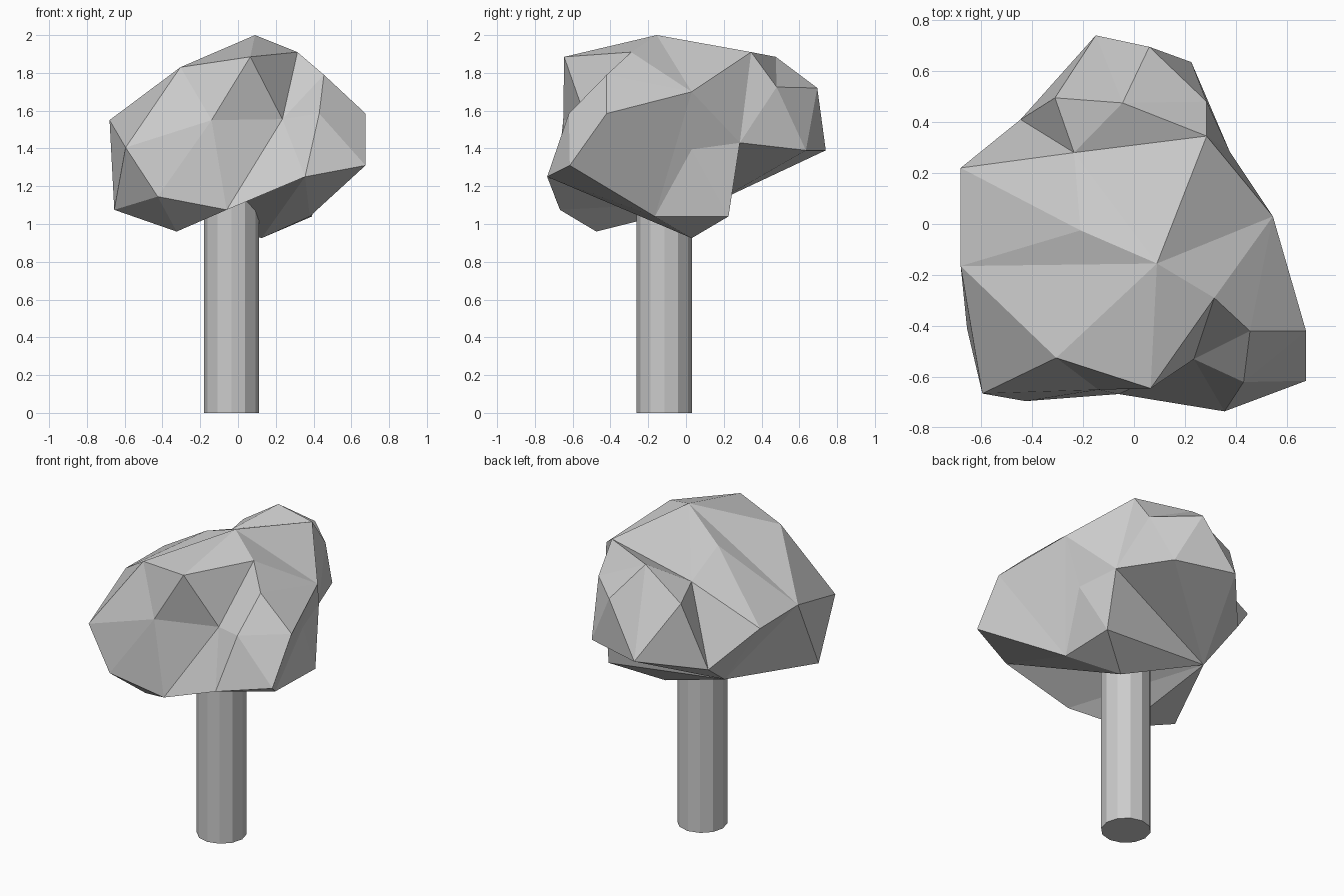
import bpy, bmesh
from mathutils import Vector

if "Cube" in bpy.data.objects:
    bpy.data.objects.remove(bpy.data.objects["Cube"])

# corner points of the faceted crown
P = [Vector(p) for p in (
    (-.15, .74, 1.39), (.06, .695, 1.72), (.225, .635, 1.39), (.285, .48, 1.725), (.285, .345, 1.91),
    (.375, .285, 1.43), (.545, .03, 1.7), (.675, -.42, 1.585), (.675, -.615, 1.31), (.355, -.735, 1.25),
    (.065, -.645, 1.885), (-.06, -.667, 1.075), (-.425, -.695, 1.145), (-.595, -.665, 1.405),
    (-.655, -.41, 1.075), (-.68, -.165, 1.55), (-.68, .22, 1.545), (-.445, .41, 1.29),
    (-.31, .495, 1.71), (-.045, .475, 1.885), (-.235, .28, 1.75), (-.21, -.025, 1.86),
    (.09, -.155, 2.0), (-.305, -.525, 1.83), (.235, -.53, 1.555), (.315, -.29, 1.91),
    (.455, -.42, 1.79), (.43, -.62, 1.585), (-.14, -.65, 1.55), (-.325, -.475, .96),
    (.392, .225, 1.04), (.38, -.165, 1.04), (.125, .03, .925), (-.39, .165, 1.12), (.44, .03, 1.395))]

# chains of points (counted from 1) that must be joined by creases
CREASES = [
    (17, 21, 5, 23, 22, 17), (16, 23, 21, 22, 16, 24, 23, 11, 24, 14, 16, 15, 14),
    (23, 26, 11, 25, 26, 7, 23), (5, 7, 27, 26), (7, 8, 27, 25, 28, 8), (27, 28, 10, 25),
    (11, 29, 25, 12, 10), (24, 29, 14, 13, 29, 12, 13, 15, 30, 12), (28, 9, 32, 10, 33, 32, 31, 33, 34),
    (31, 34, 6, 31), (10, 34, 12), (30, 34, 15), (16, 34, 17, 18, 34, 3, 6), (34, 1, 18, 19, 21, 18),
    (19, 1, 20, 19), (21, 20, 5), (20, 2, 4, 20), (3, 4, 6, 5), (6, 7, 35, 6), (31, 35, 32, 7), (32, 8)]

CENTRE = Vector((0, .05, 1.4))


def side(a, b, c):
    return a.cross(b).dot(c)


def crosses(a, b, c, d):
    """True when arcs ab and cd cross on the unit sphere."""
    return (side(a, b, c) * side(a, b, d) < 0 and side(c, d, a) * side(c, d, b) < 0
            and (a + b).dot(c + d) > 0)


def opposite(edge):
    return [next(v for v in f.verts if v not in edge.verts) for f in edge.link_faces]


def force_edge(bm, a, b):
    """Flip edges in the way until a and b are joined."""
    for _ in range(12):
        if bm.edges.get((a, b)):
            return
        blockers = [e for e in bm.edges if a not in e.verts and b not in e.verts
                    and crosses(a.co, b.co, e.verts[0].co, e.verts[1].co)]
        flipped = False
        for e in blockers:
            o = opposite(e)
            if (len(o) == 2 and not bm.edges.get(o)
                    and crosses(o[0].co, o[1].co, e.verts[0].co, e.verts[1].co)):
                bmesh.utils.edge_rotate(e, True)
                flipped = True
                break
        if not flipped:
            return


def add_object(name, bm):
    mesh = bpy.data.meshes.new(name)
    bm.to_mesh(mesh)
    bm.free()
    obj = bpy.data.objects.new(name, mesh)
    bpy.context.collection.objects.link(obj)
    return obj


# crown: skin the points on a unit sphere, set the creases, then move them out
bm = bmesh.new()
verts = [bm.verts.new((p - CENTRE).normalized()) for p in P]
bmesh.ops.convex_hull(bm, input=verts)
for chain in CREASES:
    for i, j in zip(chain, chain[1:]):
        force_edge(bm, verts[i - 1], verts[j - 1])
for v, p in zip(verts, P):
    v.co = p
bmesh.ops.recalc_face_normals(bm, faces=bm.faces)
add_object("crown", bm)

# trunk
bpy.ops.mesh.primitive_cylinder_add(vertices=12, radius=.146, depth=1.2, location=(-.035, -.115, .6))
bpy.context.object.name = "trunk"
